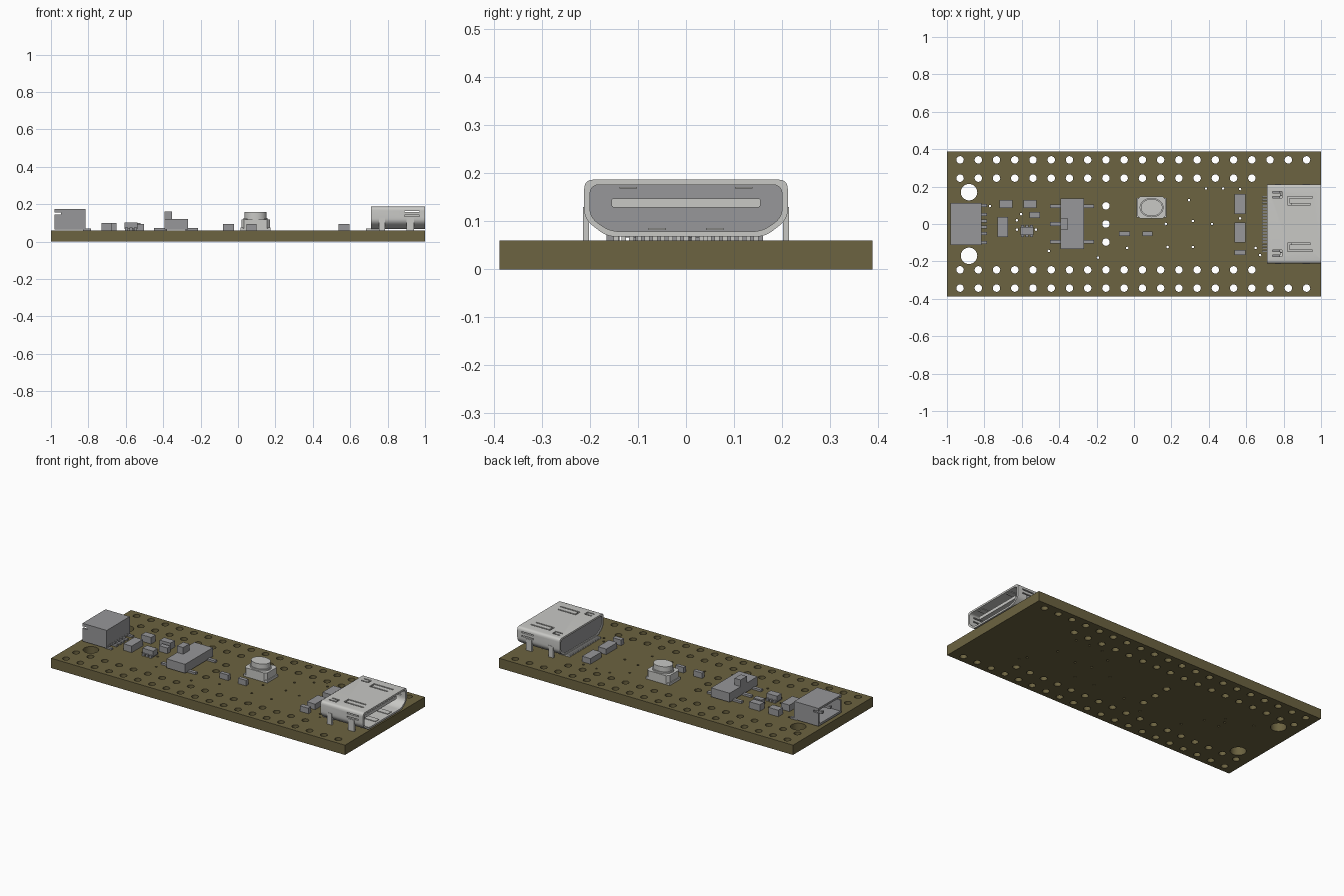
import bpy, bmesh, math
from mathutils import Matrix, Vector

if "Cube" in bpy.data.objects:
    bpy.data.objects.remove(bpy.data.objects["Cube"])


def material(name, rgb):
    m = bpy.data.materials.new(name)
    m.use_nodes = True
    m.diffuse_color = (*rgb, 1)
    m.node_tree.nodes["Principled BSDF"].inputs["Base Color"].default_value = (*rgb, 1)
    return m


OLIVE = material("olive board", (0.15, 0.125, 0.052))
GREY = material("component grey", (0.31, 0.31, 0.32))
METAL = material("light metal", (0.58, 0.58, 0.56))
TOP = 0.06                       # board surface
TO_YZ = Matrix(((0, 0, 1, 0), (1, 0, 0, 0), (0, 1, 0, 0), (0, 0, 0, 1)))


def link(name, mesh, mat):
    ob = bpy.data.objects.new(name, mesh)
    bpy.context.collection.objects.link(ob)
    mesh.materials.clear()
    mesh.materials.append(mat)
    return ob


def smooth(ob):
    bpy.ops.object.select_all(action='DESELECT')
    ob.select_set(True)
    bpy.context.view_layer.objects.active = ob
    bpy.ops.object.shade_smooth_by_angle(angle=math.radians(35))
    return ob


def boxes(name, bounds, mat):
    """Several boxes in one object, each (x0, x1, y0, y1, z0, z1)."""
    bm = bmesh.new()
    for x0, x1, y0, y1, z0, z1 in bounds:
        mid = Vector((x0 + x1, y0 + y1, z0 + z1)) / 2
        size = Matrix.Diagonal((x1 - x0, y1 - y0, z1 - z0, 1))
        bmesh.ops.create_cube(bm, size=1, matrix=Matrix.Translation(mid) @ size)
    me = bpy.data.meshes.new(name)
    bm.to_mesh(me)
    bm.free()
    return link(name, me, mat)


def circle(x, y, rx, ry=None, n=16):
    ry = ry or rx
    return [(x + rx * math.cos(2 * math.pi * i / n), y + ry * math.sin(2 * math.pi * i / n)) for i in range(n)]


def rounded(corners, r, n=5):
    """Outline with its corners rounded off."""
    out = []
    for i, c in enumerate(corners):
        c = Vector(c)
        a, b = [c + (Vector(p) - c).normalized() * r for p in (corners[i - 1], corners[(i + 1) % len(corners)])]
        out += [(1 - t) ** 2 * a + 2 * t * (1 - t) * c + t * t * b for t in (k / n for k in range(n + 1))]
    return out


def rect(x0, x1, y0, y1):
    return [(x0, y0), (x1, y0), (x1, y1), (x0, y1)]


def plate(name, loops, start, end, mat, frame=Matrix()):
    """Extruded outline; every loop after the first is a hole."""
    cu = bpy.data.curves.new(name, 'CURVE')
    cu.dimensions, cu.fill_mode, cu.extrude = '2D', 'BOTH', (end - start) / 2
    for loop in loops:
        sp = cu.splines.new('POLY')
        sp.points.add(len(loop) - 1)
        for p, co in zip(sp.points, loop):
            p.co = (co[0], co[1], 0, 1)
        sp.use_cyclic_u = True
    tmp = bpy.data.objects.new(name + " curve", cu)
    bpy.context.collection.objects.link(tmp)
    bpy.context.view_layer.update()
    me = bpy.data.meshes.new_from_object(tmp.evaluated_get(bpy.context.evaluated_depsgraph_get()))
    bpy.data.objects.remove(tmp)
    me.transform(frame @ Matrix.Translation((0, 0, (start + end) / 2)))
    bm = bmesh.new()
    bm.from_mesh(me)
    bmesh.ops.remove_doubles(bm, verts=bm.verts, dist=0.0001)
    bmesh.ops.recalc_face_normals(bm, faces=bm.faces)
    bm.to_mesh(me)
    bm.free()
    return smooth(link(name, me, mat))


def cut(ob, bounds):
    tool = boxes("cutter", bounds, METAL)
    tool.hide_render = True
    mod = ob.modifiers.new("cut", 'BOOLEAN')
    mod.operation, mod.solver, mod.object, mod.use_self = 'DIFFERENCE', 'EXACT', tool, True
    bpy.context.view_layer.objects.active = ob
    bpy.ops.object.modifier_apply(modifier="cut")
    bpy.data.objects.remove(tool)


# circuit board with header holes, mounting holes and vias
holes = [circle(-0.93 + 0.0975 * i, s * y, 0.02) for s in (-1, 1)
         for y, count in ((0.343, 20), (0.245, 17)) for i in range(count)]
holes += [circle(-0.15, y, 0.02) for y in (-0.097, 0, 0.097)]
holes += [circle(-0.882, y, 0.044, n=32) for y in (-0.17, 0.17)]
vias = [(0.385, 0.19), (0.476, 0.19), (0.567, 0.187), (0.294, 0.128), (0.17, 0), (0.315, 0.016),
        (0.417, 0), (0.567, 0.03), (0.18, -0.123), (0.315, -0.123), (-0.037, -0.128), (-0.193, -0.18),
        (-0.455, -0.144), (0.65, -0.128), (0.674, -0.166), (-0.604, 0.053), (-0.626, 0.02),
        (-0.626, -0.03), (-0.524, -0.03), (-0.77, 0.096)]
holes += [circle(x, y, 0.007, n=8) for x, y in vias]
plate("circuit_board", [rect(-1, 1, -0.388, 0.388)] + holes, 0, TOP, OLIVE)

# video socket shell: tapered tube with spring slots
def shell_profile(w, top, low, mid, foot):
    return rounded([(-w, top), (-w, mid), (-foot, low), (foot, low), (w, mid), (w, top)], 0.02)


shell = plate("socket_shell", [shell_profile(0.212, 0.187, 0.068, 0.105, 0.165),
                               shell_profile(0.2, 0.176, 0.079, 0.108, 0.158)], 0.71, 1, METAL, TO_YZ)
slots = []
for s in (-1, 1):
    def slot(x0, x1, y0, y1, z0=0.17, z1=0.2):
        slots.append((x0, x1, *sorted((s * y0, s * y1)), z0, z1))
    slot(0.83, 0.945, 0.102, 0.11)
    slot(0.83, 0.955, 0.14, 0.148)
    slot(0.822, 0.832, 0.102, 0.148)
    slot(0.74, 0.79, 0.138, 0.146)
    slot(0.74, 0.79, 0.165, 0.173)
    slot(0.782, 0.79, 0.138, 0.173)
    for z in (0.135, 0.158):
        slot(0.89, 0.97, 0.19, 0.22, z, z + 0.007)
cut(shell, slots)

# socket insides, legs and pins
plate("socket_back", [shell_profile(0.2, 0.176, 0.079, 0.108, 0.158)], 0.715, 0.78, GREY, TO_YZ)
plate("socket_tongue", [rounded(rect(-0.155, 0.155, 0.129, 0.148), 0.005)], 0.77, 0.97, METAL, TO_YZ)
boxes("socket_legs", [(x0, x1, min(s * 0.202, s * 0.214), max(s * 0.202, s * 0.214), TOP, 0.13)
                      for s in (-1, 1) for x0, x1 in ((0.755, 0.787), (0.9, 0.94))], METAL)
boxes("socket_pins", [(0.685, 0.76, y - 0.005, y + 0.005, TOP, 0.07)
                      for y in (0.0162 * i for i in range(-9, 10))], METAL)
boxes("socket_springs", [(0.84, 0.99, y - 0.018, y + 0.018, z, z + 0.004)
                         for y, z in ((-0.12, 0.168), (0.12, 0.168), (-0.06, 0.082), (0.06, 0.082))], METAL)

# battery socket, open towards the left end
battery = plate("battery_socket", [rect(-0.112, 0.112, 0.065, 0.175), rect(-0.1, 0.1, 0.078, 0.163)],
                -0.98, -0.815, GREY, TO_YZ)
cut(battery, [(-1, -0.945, -0.2, 0.2, 0.145, 0.157)])
boxes("battery_socket_back", [(-0.85, -0.816, -0.105, 0.105, 0.07, 0.17)], GREY)
boxes("battery_socket_pins", [(-0.83, -0.785, y - 0.008, y + 0.008, TOP, 0.07)
                              for y in (-0.1, -0.05, -0.016, 0.016, 0.05, 0.1)], GREY)
boxes("battery_contacts", [(-0.96, -0.84, y - 0.008, y + 0.008, 0.11, 0.126) for y in (-0.04, 0.04)], GREY)

# slide switch
boxes("switch_body", [(-0.393, -0.267, -0.133, 0.137, 0.066, 0.121)], GREY)
boxes("switch_lever", [(-0.393, -0.352, -0.03, 0.03, 0.118, 0.162)], GREY)
boxes("switch_pins", [(-0.45, -0.38, y - 0.01, y + 0.01, TOP, 0.072) for y in (-0.095, 0, 0.095)]
      + [(-0.28, -0.215, y - 0.01, y + 0.01, TOP, 0.072) for y in (-0.095, 0.095)], GREY)

# push button
boxes("button_base", [(0.013, 0.175, 0.035, 0.14, TOP, 0.075)], METAL)
plate("button_body", [rounded(rect(0.018, 0.17, 0.03, 0.146), 0.015, 1)], 0.07, 0.118, METAL)
plate("button_plunger", [circle(0.094, 0.088, 0.058, 0.046, 32)], 0.11, 0.158, METAL)
plate("button_collar", [circle(0.094, 0.088, 0.064, 0.052, 32)], 0.11, 0.127, METAL)

# small chip with legs
boxes("small_chip", [(-0.608, -0.536, -0.06, -0.016, 0.068, 0.102)], GREY)
boxes("small_chip_legs", [(x - 0.007, x + 0.007, -0.07, -0.006, TOP, 0.075) for x in (-0.596, -0.572, -0.548)], GREY)

# chip resistors and capacitors: footprint and height
parts = [(-0.718, -0.65, 0.085, 0.128, 0.1), (-0.592, -0.52, 0.085, 0.128, 0.1),
         (-0.56, -0.503, 0.032, 0.064, 0.095), (-0.73, -0.674, -0.07, 0.037, 0.1),
         (-0.08, -0.022, -0.064, -0.041, 0.094), (0.045, 0.1, -0.064, -0.041, 0.094),
         (0.538, 0.595, 0.053, 0.16, 0.094), (0.538, 0.595, -0.1, 0.007, 0.094),
         (0.538, 0.595, -0.166, -0.138, 0.094)]
boxes("chip_parts", [(a, b, c, d, TOP, h) for a, b, c, d, h in parts], GREY)
